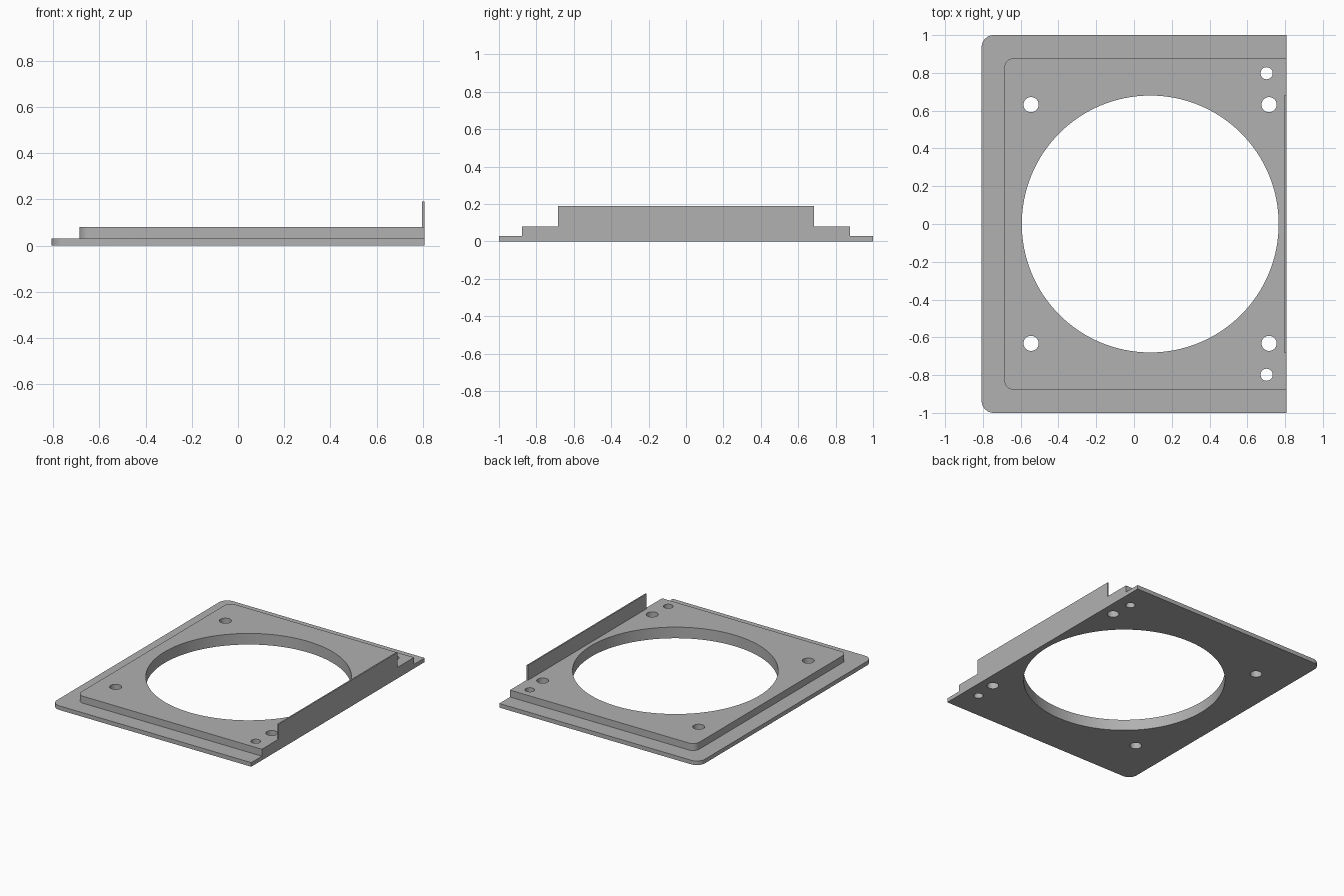
import bpy
import bmesh
from math import cos, sin, pi

cube = bpy.data.objects.get("Cube")
if cube:
    bpy.data.objects.remove(cube, do_unlink=True)

grey = bpy.data.materials.new("plain grey")
grey.use_nodes = True
grey.diffuse_color = (0.44, 0.44, 0.44, 1)
grey.node_tree.nodes["Principled BSDF"].inputs["Base Color"].default_value = (0.44, 0.44, 0.44, 1)

RIGHT = 0.807


def prism(name, outline, z0, z1):
    """Extrude a flat outline from z0 to z1."""
    bm = bmesh.new()
    face = bm.faces.new([bm.verts.new((x, y, z0)) for x, y in outline])
    top = bmesh.ops.extrude_face_region(bm, geom=[face])["geom"]
    verts = [v for v in top if isinstance(v, bmesh.types.BMVert)]
    bmesh.ops.translate(bm, verts=verts, vec=(0, 0, z1 - z0))
    bmesh.ops.recalc_face_normals(bm, faces=bm.faces[:])
    mesh = bpy.data.meshes.new(name)
    bm.to_mesh(mesh)
    bm.free()
    mesh.materials.append(grey)
    obj = bpy.data.objects.new(name, mesh)
    bpy.context.collection.objects.link(obj)
    return obj


def arc(cx, cy, r, start, end, steps):
    return [(cx + r * cos(start + (end - start) * i / steps),
             cy + r * sin(start + (end - start) * i / steps)) for i in range(steps + 1)]


def plate_outline(left, half, r):
    """Rectangle with the two left corners rounded."""
    return ([(RIGHT, -half), (RIGHT, half)]
            + arc(left + r, half - r, r, pi / 2, pi, 12)
            + arc(left + r, r - half, r, pi, 1.5 * pi, 12))


def combine(target, other, operation):
    mod = target.modifiers.new(operation, 'BOOLEAN')
    mod.operation = operation
    mod.solver = 'EXACT'
    mod.object = other
    bpy.context.view_layer.objects.active = target
    bpy.ops.object.modifier_apply(modifier=mod.name)
    bpy.data.objects.remove(other, do_unlink=True)


# Stepped plate: wide flange, raised deck and thin upright lip
plate = prism("mounting_plate", plate_outline(-RIGHT, 1.0, 0.065), 0, 0.03)
combine(plate, prism("raised_deck", plate_outline(-0.687, 0.877, 0.05), 0.01, 0.081), 'UNION')
lip = [(RIGHT - 0.01, -0.684), (RIGHT, -0.684), (RIGHT, 0.684), (RIGHT - 0.01, 0.684)]
combine(plate, prism("edge_lip", lip, 0.02, 0.19), 'UNION')

# Large opening and mirrored screw holes
holes = [(0.086, 0, 0.68, 128)]
for side in (-1, 1):
    holes += [(-0.545, side * 0.632, 0.04, 32),
              (0.715, side * 0.632, 0.04, 32),
              (0.702, side * 0.798, 0.032, 32)]
for x, y, r, steps in holes:
    cutter = prism("hole_cutter", arc(x, y, r, 0, 2 * pi, steps)[:-1], -0.1, 0.3)
    cutter.hide_render = True
    combine(plate, cutter, 'DIFFERENCE')

# Smooth round walls, sharp edges elsewhere
bpy.ops.object.select_all(action='DESELECT')
plate.select_set(True)
bpy.context.view_layer.objects.active = plate
bpy.ops.object.shade_smooth_by_angle(angle=pi / 6)
